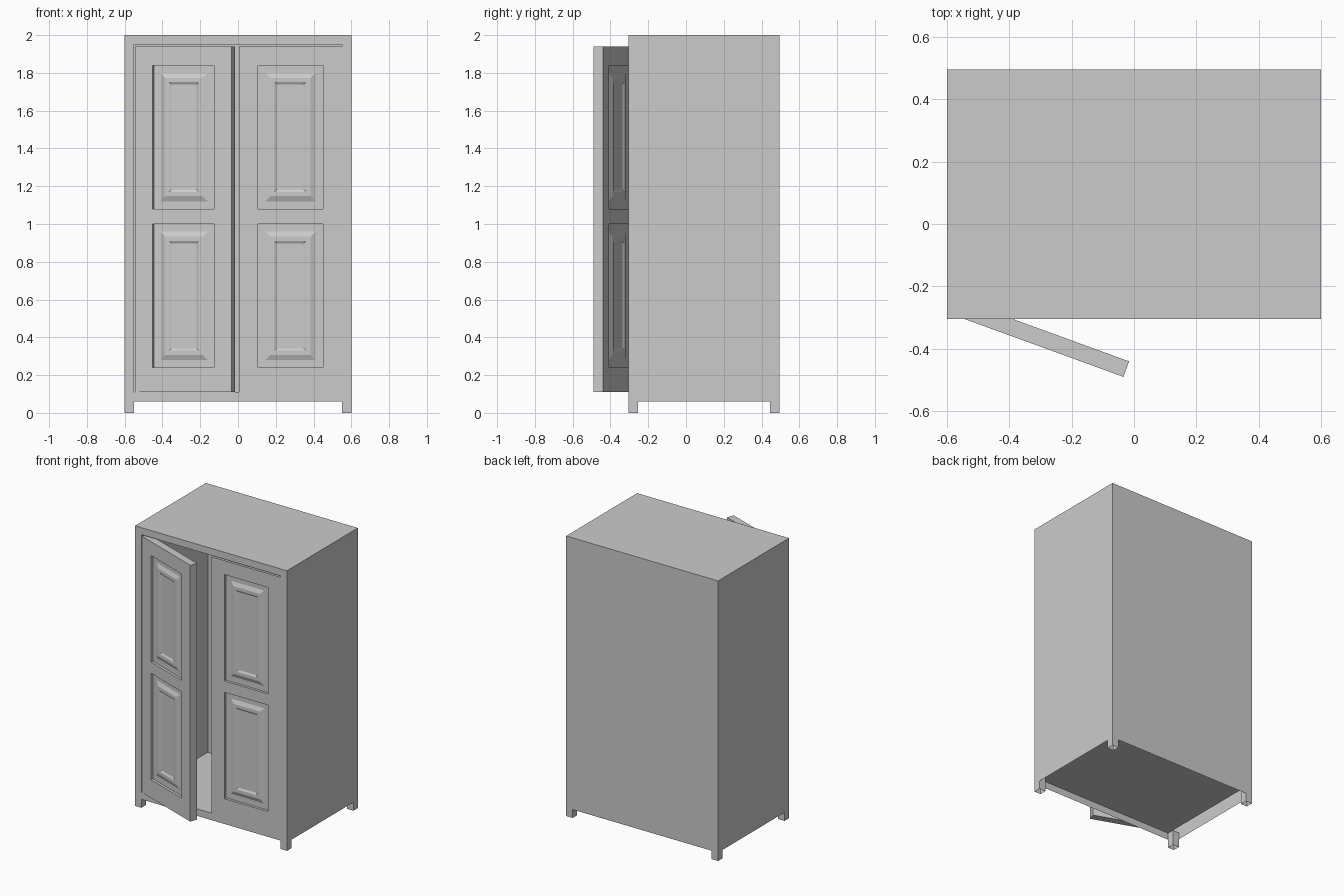
import bpy, bmesh, math
from mathutils import Vector, Matrix

if "Cube" in bpy.data.objects:
    bpy.data.objects.remove(bpy.data.objects["Cube"])

FRONT, BACK = -0.305, 0.495


def finish(name, bm):
    bmesh.ops.recalc_face_normals(bm, faces=bm.faces)
    me = bpy.data.meshes.new(name)
    bm.to_mesh(me)
    bm.free()
    ob = bpy.data.objects.new(name, me)
    bpy.context.collection.objects.link(ob)
    return ob


def box(lo, hi):
    bm = bmesh.new()
    lo, hi = Vector(lo), Vector(hi)
    size = hi - lo
    m = Matrix.Translation((lo + hi) / 2) @ Matrix.Diagonal((*size, 1))
    bmesh.ops.create_cube(bm, size=1, matrix=m)
    bm.normal_update()
    return bm


def step(bm, face, inset, dy):
    """Extrude an upright face, shrink it in x/z and shift it along y."""
    new = bmesh.ops.extrude_discrete_faces(bm, faces=[face])["faces"][0]
    c = new.calc_center_median()
    for v in new.verts:
        v.co.x -= math.copysign(inset, v.co.x - c.x)
        v.co.z -= math.copysign(inset, v.co.z - c.z)
        v.co.y += dy
    return new


# Cabinet shell: open underneath, hollowed from the front
bm = box((-0.6, FRONT, 0.06), (0.6, BACK, 2))
front = next(f for f in bm.faces if f.normal.y < -0.9)
bottom = next(f for f in bm.faces if f.normal.z < -0.9)
f = step(bm, front, 0.05, 0)
step(bm, f, 0, 0.75)
bmesh.ops.delete(bm, geom=[bottom], context='FACES_ONLY')
finish("cabinet", bm)

# Four hollow feet
for sx, xname in ((-0.6, "left"), (0.55, "right")):
    for sy, yname in ((FRONT, "front"), (BACK - 0.05, "back")):
        bm = box((sx, sy, 0), (sx + 0.05, sy + 0.05, 0.11))
        caps = [f for f in bm.faces if abs(f.normal.z) > 0.9]
        bmesh.ops.delete(bm, geom=caps, context='FACES_ONLY')
        finish(f"{yname}_{xname}_foot", bm)


# Door: slab with two moulded panels on both faces
PROFILE = [(0, -0.018), (0.04, 0), (0.027, 0.011), (0.022, 0), (0.013, -0.007)]


def door(name):
    w, t = 0.545, 0.053
    xs = [0, 0.1, 0.445, w]
    zs = [0.11, 0.24, 1.0, 1.08, 1.84, 1.94]
    bm = bmesh.new()
    panels = []
    sheets = []
    for y in (0, t):
        g = [[bm.verts.new((x, y, z)) for z in zs] for x in xs]
        sheets.append(g)
        for i in range(3):
            for j in range(5):
                f = bm.faces.new((g[i][j], g[i+1][j], g[i+1][j+1], g[i][j+1]))
                if i == 1 and j in (1, 3):
                    panels.append((f, -1 if y == 0 else 1))
    # slab edges
    rims = [g[0] + [r[-1] for r in g[1:]] + g[-1][-2::-1] + [r[0] for r in g[-2:0:-1]]
            for g in sheets]
    n = len(rims[0])
    for k in range(n):
        bm.faces.new((rims[0][k], rims[0][(k+1) % n], rims[1][(k+1) % n], rims[1][k]))
    # recess and raised moulding
    for f, out in panels:
        for inset, rise in PROFILE:
            f = step(bm, f, inset, rise * out)
    return finish(name, bm)


right = door("right_door")
right.location = (0.005, FRONT, 0)

left = door("left_door")
left.location = (-0.546, FRONT + 0.001, 0)
left.rotation_euler.z = math.radians(-20)
